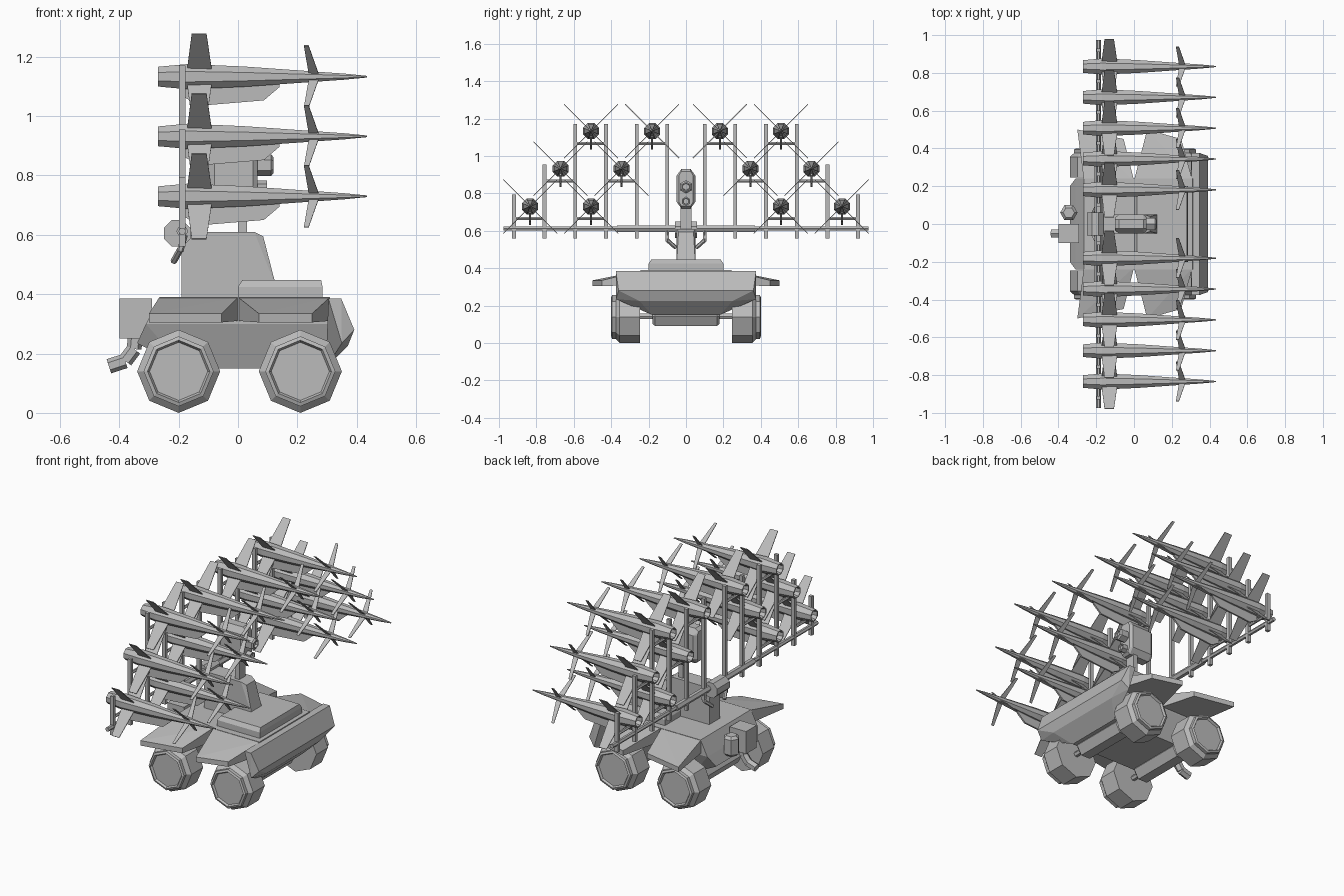
import bpy, bmesh, math
from mathutils import Vector, Matrix

if "Cube" in bpy.data.objects:
    bpy.data.objects.remove(bpy.data.objects["Cube"])

# One plain grey for everything
grey = bpy.data.materials.new("plain_grey")
grey.use_nodes = True
colour = (0.5, 0.5, 0.5, 1)
grey.diffuse_color = colour
grey.node_tree.nodes["Principled BSDF"].inputs["Base Color"].default_value = colour


def finish(name, bm):
    bmesh.ops.recalc_face_normals(bm, faces=bm.faces)
    mesh = bpy.data.meshes.new(name)
    bm.to_mesh(mesh)
    bm.free()
    mesh.materials.append(grey)
    return place(name, mesh)


def place(name, mesh, loc=(0, 0, 0)):
    ob = bpy.data.objects.new(name, mesh)
    ob.location = loc
    bpy.context.collection.objects.link(ob)
    return ob


def add_convex(bm, pts):
    """Wrap a convex solid around the points."""
    verts = [bm.verts.new(p) for p in pts]
    out = bmesh.ops.convex_hull(bm, input=verts)
    bmesh.ops.dissolve_limit(bm, angle_limit=0.01, edges=[g for g in out["geom"]
                             if isinstance(g, bmesh.types.BMEdge)], verts=verts)


def convex(name, pts):
    bm = bmesh.new()
    add_convex(bm, pts)
    return finish(name, bm)


def both(pts):
    """Points repeated on the other side of y = 0."""
    return [(x, s * y, z) for x, y, z in pts for s in (1, -1)]


def box(name, x, y, z, bevel=0):
    ob = convex(name, [(a, b, c) for a in x for b in y for c in z])
    if bevel:
        mod = ob.modifiers.new("bevel", 'BEVEL')
        mod.width, mod.segments = bevel, 1
    return ob


def add_lathe(bm, profile, sides, axis, turn=0.0):
    """Revolve (distance, radius) pairs around an axis and cap both ends."""
    rot = Vector((0, 0, 1)).rotation_difference(Vector(axis)).to_matrix()
    rings = []
    for d, r in profile:
        angles = [math.tau * (i + turn) / sides for i in range(sides)]
        rings.append([bm.verts.new(rot @ Vector((r * math.cos(a), r * math.sin(a), d))) for a in angles])
    for a, b in zip(rings, rings[1:]):
        for i in range(sides):
            j = (i + 1) % sides
            bm.faces.new((a[i], a[j], b[j], b[i]))
    bm.faces.new(rings[0])
    bm.faces.new(rings[-1])


def lathe(name, profile, sides, axis, loc, turn=0.0):
    bm = bmesh.new()
    add_lathe(bm, profile, sides, axis, turn)
    ob = finish(name, bm)
    ob.location = loc
    return ob


def tube(name, p, q, r, sides=6, turn=0.0):
    d = Vector(q) - Vector(p)
    return lathe(name, [(0, r), (d.length, r)], sides, d.normalized(), p, turn)


# Missile: tapered body, crossed tail fins and nose fins, hanging rail
def missile_mesh_object(loc):
    bm = bmesh.new()
    add_lathe(bm, [(-0.24, 0.025), (-0.27, 0.03), (-0.27, 0.036), (-0.17, 0.046), (0.02, 0.037),
                   (0.36, 0.011), (0.435, 0.003)], 8, (1, 0, 0), 0.5)
    tail = [(-0.172, 0.03), (-0.088, 0.03), (-0.106, 0.204), (-0.156, 0.204)]
    nose = [(0.24, 0.0), (0.275, 0.0), (0.238, 0.148), (0.222, 0.148)]
    for quarter in range(4):
        turn = Matrix.Rotation(math.radians(45 + 90 * quarter), 3, 'X')
        for fin in (tail, nose):
            add_convex(bm, [turn @ Vector((x, s * 0.002, r)) for x, r in fin for s in (1, -1)])
    rail = [(-0.18, -0.03), (0.14, -0.02), (0.14, -0.035), (0.087, -0.08), (-0.13, -0.098), (-0.18, -0.07)]
    add_convex(bm, both([(x, 0.005, z) for x, z in rail]))
    ob = finish("missile", bm)
    ob.location = loc
    return ob


# Missile rack: stepped pairs of posts joined by cross bars
RACK_X, STEP = -0.188, 0.164
post_y = [0.1 + STEP * i for i in range(6)]
post_top = [1.17, 1.17, 1.17, 1.17, 0.955, 0.795]
level = [1.133, 0.932, 0.73]
first = None
for side in (1, -1):
    for y, top in zip(post_y, post_top):
        box("rack_post", (RACK_X - 0.011, RACK_X + 0.011), (side * y - 0.01, side * y + 0.01), (0.56, top))
    for gap, row in ((0, 0), (1, 1), (2, 0), (2, 2), (3, 1), (4, 2)):
        z = level[row]
        y0, y1 = side * post_y[gap], side * post_y[gap + 1]
        tube("cross_bar", (RACK_X, y0, z - 0.065), (RACK_X, y1, z - 0.065), 0.009)
        loc = (0, (y0 + y1) / 2 * 0.995, z)
        if first is None:
            first = missile_mesh_object(loc)
        else:
            place("missile", first.data, loc)
    # Bent strut from the rail to the pedestal
    tube("rail_strut", (-0.18, side * 0.1, 0.6), (-0.195, side * 0.1, 0.545), 0.011)
    tube("rail_strut", (-0.195, side * 0.1, 0.55), (-0.217, side * 0.055, 0.51), 0.011)
tube("rack_rail", (RACK_X, -0.975, 0.612), (RACK_X, 0.975, 0.612), 0.013)
tube("rail_sleeve", (RACK_X, -0.37, 0.612), (RACK_X, 0.37, 0.612), 0.02)
tube("rack_pivot", (-0.205, -0.06, 0.605), (-0.205, 0.06, 0.605), 0.048, 8, 0.5)

# Pedestal and sensor mast
convex("pedestal", both([(-0.19, 0.05, 0.38), (-0.19, 0.05, 0.61), (0.055, 0.05, 0.61),
                         (0.085, 0.04, 0.595), (0.13, 0.05, 0.42), (0.13, 0.05, 0.38)]))
box("mast", (0.0, 0.03), (-0.03, 0.03), (0.6, 0.74))
convex("sensor_head", both([(x, y, z) for x, inset in ((-0.1, 0.015), (-0.08, 0), (0.05, 0), (0.065, 0.012))
                            for y, z in ((0.025, 0.93 - inset), (0.05 - inset, 0.895),
                                         (0.05 - inset, 0.755), (0.025, 0.72 + inset))]))
lathe("upper_lens", [(0, 0.036), (0.05, 0.036), (0.058, 0.026), (0.058, 0.02), (0.045, 0.018)],
      6, (1, 0, 0), (0.062, 0, 0.835))
lathe("lower_lens", [(0, 0.025), (0.035, 0.025), (0.035, 0.018), (0.025, 0.016)],
      6, (1, 0, 0), (0.062, 0, 0.758))

# Hull: lower tub, nose plate and raised deck
convex("hull", both([(-0.265, 0.24, 0.39), (0.31, 0.24, 0.39), (-0.31, 0.24, 0.3), (0.33, 0.24, 0.3),
                     (-0.34, 0.2, 0.235), (0.33, 0.2, 0.22), (-0.18, 0.18, 0.15), (0.29, 0.18, 0.15)]))
convex("nose_plate", both([(0.305, 0.375, 0.385), (0.348, 0.375, 0.385), (0.392, 0.36, 0.28),
                           (0.35, 0.375, 0.235), (0.37, 0.25, 0.225), (0.295, 0.18, 0.15)]))
convex("raised_deck", both([(0.0, 0.2, 0.38), (0.0, 0.2, 0.425), (0.015, 0.185, 0.448),
                            (0.28, 0.185, 0.448), (0.285, 0.2, 0.425), (0.285, 0.2, 0.38)]))

# Sloping fenders over each wheel
for side in (1, -1):
    for name, inner, outer in (("rear_fender", (-0.265, 0.0), (-0.3, -0.055)),
                               ("front_fender", (0.0, 0.31), (0.07, 0.25))):
        pts = [(x, 0.23, z) for x in inner for z in (0.39, 0.31)]
        pts += [(x, y, z) for x, y in zip(outer, (0.5, 0.45)) for z in (0.335, 0.305)]
        convex(name, [(x, side * y, z) for x, y, z in pts])

# Wheels and axles
for x in (-0.2, 0.21):
    for side in (1, -1):
        lathe("wheel", [(0.245, 0.14), (0.355, 0.14), (0.375, 0.118), (0.395, 0.118),
                        (0.4, 0.105), (0.388, 0.098)], 8, (0, side, 0), (x, 0, 0.14))
    tube("axle", (x, -0.26, 0.143), (x, 0.26, 0.143), 0.016)
    lathe("axle_housing", [(-0.18, 0.045), (-0.165, 0.06), (0.165, 0.06), (0.18, 0.045)],
          6, (0, 1, 0), (x, 0, 0.143))

# Rear box, canister and exhaust
box("rear_box", (-0.4, -0.29), (-0.1, 0.0), (0.25, 0.385))
lathe("canister", [(0.255, 0.03), (0.27, 0.046), (0.36, 0.046), (0.375, 0.03)], 6, (0, 0, 1), (-0.345, 0.06, 0))
path = [(-0.345, 0.27), (-0.35, 0.215), (-0.38, 0.175), (-0.435, 0.157)]
for (x0, z0), (x1, z1) in zip(path, path[1:]):
    tube("exhaust_pipe", (x0, -0.05, z0), (x1, -0.05, z1), 0.025)
